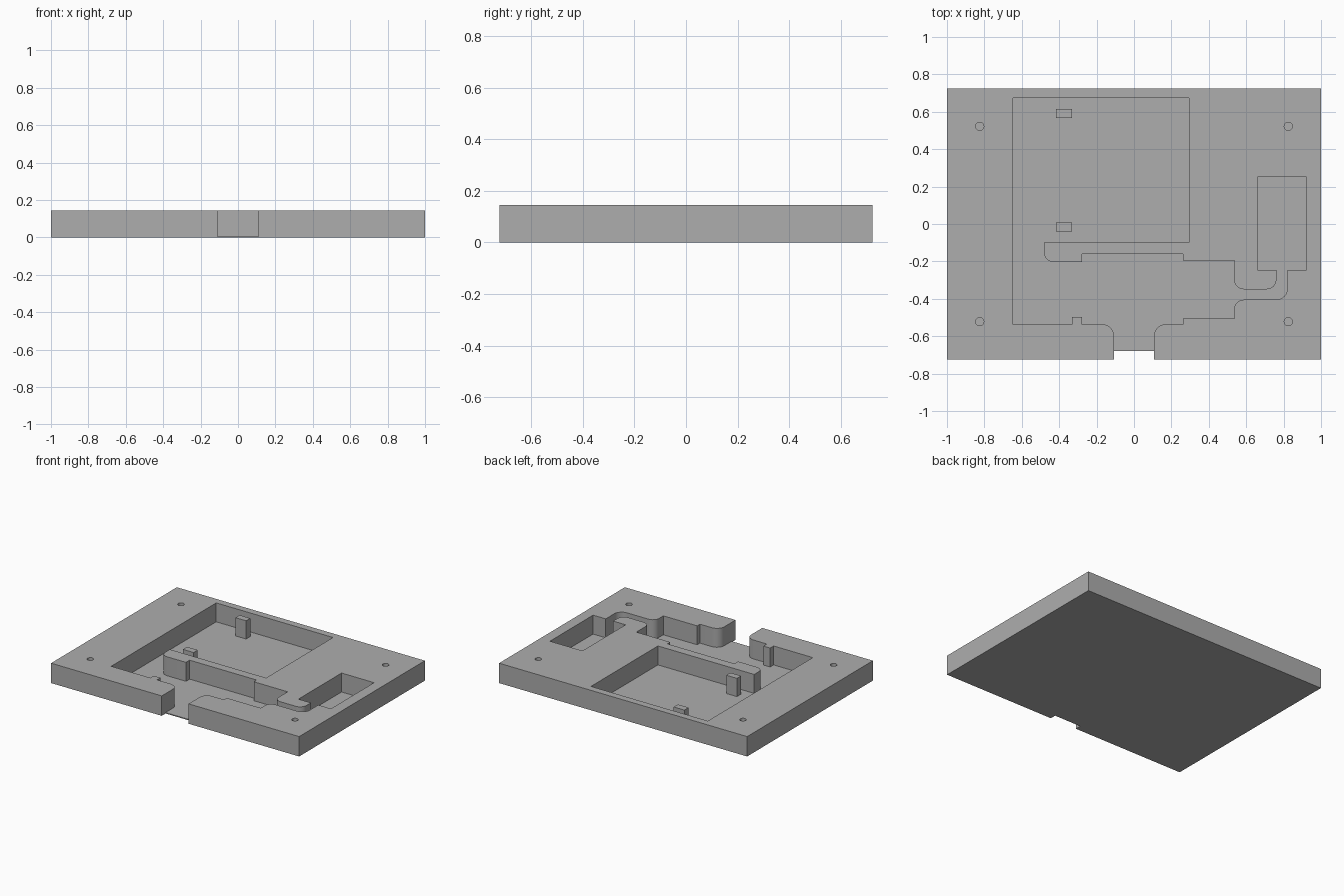
import bpy, bmesh, math
from mathutils import Vector

if "Cube" in bpy.data.objects:
    bpy.data.objects.remove(bpy.data.objects["Cube"])

H, FLOOR, HY = 0.145, 0.007, 0.724

grey = bpy.data.materials.new("plain_grey")
grey.diffuse_color = (0.42, 0.42, 0.42, 1)
grey.use_nodes = True
grey.node_tree.nodes["Principled BSDF"].inputs["Base Color"].default_value = grey.diffuse_color


def prism(name, pts, z0, z1):
    """Extrude a closed outline from z0 to z1."""
    bm = bmesh.new()
    face = bm.faces.new([bm.verts.new((x, y, z0)) for x, y in pts])
    ext = bmesh.ops.extrude_face_region(bm, geom=[face])
    for v in ext["geom"]:
        if isinstance(v, bmesh.types.BMVert):
            v.co.z = z1
    bmesh.ops.recalc_face_normals(bm, faces=bm.faces)
    mesh = bpy.data.meshes.new(name)
    bm.to_mesh(mesh)
    bm.free()
    obj = bpy.data.objects.new(name, mesh)
    bpy.context.collection.objects.link(obj)
    mesh.materials.append(grey)
    return obj


def rect(x0, x1, y0, y1):
    return [(x0, y0), (x1, y0), (x1, y1), (x0, y1)]


def rounded(corners, steps=8):
    """Replace every corner that has a radius with a quarter arc."""
    out = []
    for i, (x, y, *r) in enumerate(corners):
        p = Vector((x, y))
        if not r:
            out.append(p)
            continue
        a = (Vector(corners[i - 1][:2]) - p).normalized() * r[0]
        b = (Vector(corners[(i + 1) % len(corners)][:2]) - p).normalized() * r[0]
        for k in range(steps + 1):
            t = k / steps * math.pi / 2
            out.append(p + a * (1 - math.sin(t)) + b * (1 - math.cos(t)))
    return out


def cut(target, cutter):
    mod = target.modifiers.new("cut", "BOOLEAN")
    mod.operation, mod.solver, mod.object = "DIFFERENCE", "EXACT", cutter
    bpy.context.view_layer.objects.active = target
    bpy.ops.object.modifier_apply(modifier=mod.name)
    bpy.data.objects.remove(cutter)


# Plate
plate = prism("base_plate", rect(-1, 1, -HY, HY), 0, H)

# Connected pocket: large bay, channel, side bay and front opening
pocket = [
    (-0.647, 0.673), (0.295, 0.673), (0.295, -0.098), (-0.481, -0.098),
    (-0.481, -0.203, 0.05), (-0.277, -0.203), (-0.277, -0.161), (0.263, -0.161),
    (0.263, -0.194), (0.536, -0.194), (0.536, -0.349, 0.05), (0.761, -0.349, 0.05),
    (0.761, -0.247), (0.66, -0.247), (0.66, 0.25), (0.922, 0.25),
    (0.922, -0.247), (0.82, -0.247), (0.82, -0.405, 0.06), (0.536, -0.405, 0.05),
    (0.536, -0.504), (0.263, -0.504), (0.263, -0.536), (0.108, -0.536, 0.06),
    (0.108, -0.9), (-0.108, -0.9), (-0.108, -0.536, 0.06), (-0.277, -0.536),
    (-0.277, -0.496), (-0.331, -0.496), (-0.331, -0.536), (-0.647, -0.536),
]
cut(plate, prism("pocket_cutter", rounded(pocket), FLOOR, H + 0.1))

# Floor set back at the front opening
cut(plate, prism("opening_cutter", rect(-0.108, 0.108, -0.9, -0.68), -0.1, H + 0.1))

# Corner screw holes
for cx in (-0.825, 0.825):
    for cy in (-0.522, 0.522):
        ring = [(cx + 0.022 * math.cos(k * math.tau / 24),
                 cy + 0.022 * math.sin(k * math.tau / 24)) for k in range(24)]
        cut(plate, prism("hole_cutter", ring, FLOOR, H + 0.1))

# Two support posts in the large bay
for i, y in enumerate((0.59, -0.015)):
    prism(f"support_post_{i + 1}", rect(-0.417, -0.331, y - 0.024, y + 0.024), FLOOR, 0.14)

# Smooth rounded walls, sharp edges elsewhere
bpy.ops.object.select_all(action="DESELECT")
plate.select_set(True)
bpy.context.view_layer.objects.active = plate
bpy.ops.object.shade_smooth_by_angle(angle=math.radians(30))
